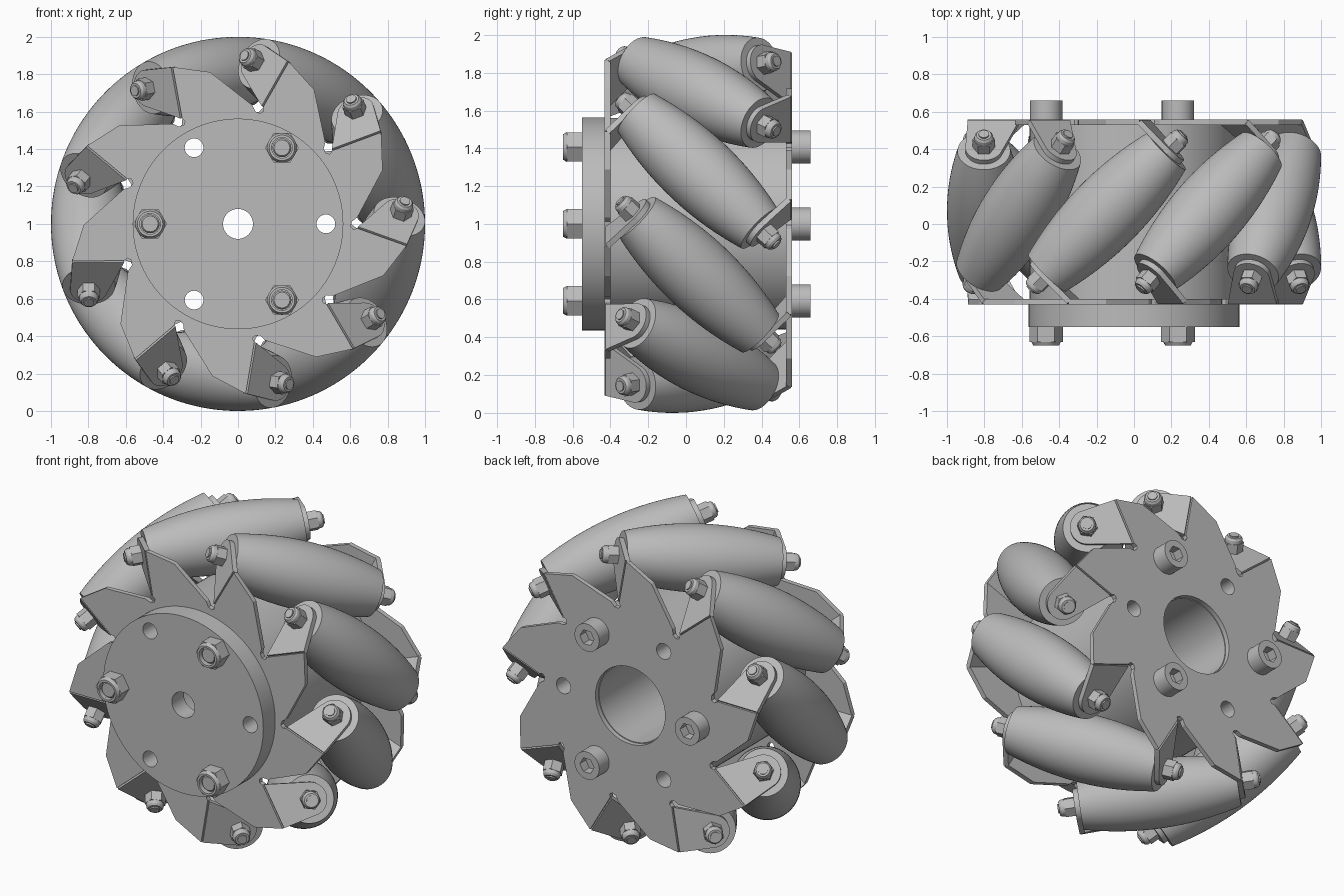
import bpy, bmesh
from math import sin, cos, pi, radians, sqrt
from mathutils import Matrix, Vector

cube = bpy.data.objects.get("Cube")
if cube:
    bpy.data.objects.remove(cube)

grey = bpy.data.materials.new("plain grey metal")
grey.use_nodes = True
grey.diffuse_color = (0.5, 0.5, 0.5, 1)
grey.node_tree.nodes["Principled BSDF"].inputs["Base Color"].default_value = (0.5, 0.5, 0.5, 1)

COUNT = 9            # rollers
FIRST = 20.4         # angle of the first roller, degrees
MID_Y = 0.065        # middle plane between the two side plates
REACH = 0.8          # wheel axis to roller axis
HALF = 0.46          # half length of a roller
THICK = 0.03         # sheet thickness

# Local z of flat shapes points to the front (-y)
FACE = Matrix.Translation((0, 0, 1)) @ Matrix.Rotation(pi / 2, 4, 'X')


def finish(bm, name):
    bmesh.ops.remove_doubles(bm, verts=bm.verts, dist=1e-4)
    bmesh.ops.recalc_face_normals(bm, faces=bm.faces)
    mesh = bpy.data.meshes.new(name)
    bm.to_mesh(mesh)
    bm.free()
    mesh.materials.append(grey)
    mesh.shade_smooth()
    mesh.set_sharp_from_angle(angle=radians(25))
    return mesh


def place(mesh, name, matrix):
    ob = bpy.data.objects.new(name, mesh)
    ob.matrix_world = matrix
    bpy.context.collection.objects.link(ob)
    return ob


def ring(radius, sides=64, centre=(0, 0), turn=0.0):
    return [(centre[0] + radius * cos(turn + 2 * pi * i / sides),
             centre[1] + radius * sin(turn + 2 * pi * i / sides)) for i in range(sides)]


def slab(name, loops, z0, z1):
    """Flat outline with holes, extruded from z0 to z1."""
    curve = bpy.data.curves.new(name, 'CURVE')
    curve.dimensions = '2D'
    curve.fill_mode = 'BOTH'
    curve.extrude = (z1 - z0) / 2
    for loop in loops:
        spline = curve.splines.new('POLY')
        spline.points.add(len(loop) - 1)
        for point, (x, y) in zip(spline.points, loop):
            point.co = (x, y, 0, 1)
        spline.use_cyclic_u = True
    temp = bpy.data.objects.new(name, curve)
    bpy.context.collection.objects.link(temp)
    graph = bpy.context.evaluated_depsgraph_get()
    flat = bpy.data.meshes.new_from_object(temp.evaluated_get(graph))
    bm = bmesh.new()
    bm.from_mesh(flat)
    bmesh.ops.translate(bm, verts=bm.verts, vec=(0, 0, (z0 + z1) / 2))
    bpy.data.objects.remove(temp)
    bpy.data.curves.remove(curve)
    bpy.data.meshes.remove(flat)
    return finish(bm, name)


def lathe(name, profile, steps=48):
    """Spin (radius, z) points about local z."""
    bm = bmesh.new()
    verts = [bm.verts.new((r, 0, z)) for r, z in profile]
    edges = [bm.edges.new(pair) for pair in zip(verts, verts[1:])]
    bmesh.ops.spin(bm, geom=verts + edges, cent=(0, 0, 0), axis=(0, 0, 1),
                   angle=2 * pi, steps=steps)
    return finish(bm, name)


def roller_radius(s):
    """Largest radius at s along the skewed axis that stays inside the rim."""
    best = 1.0
    for i in range(-60, 61):
        a = radians(i)
        qa = cos(a) ** 2 + sin(a) ** 2 / 2
        qb = 2 * REACH * cos(a) + s * sin(a)
        qc = REACH ** 2 + s * s / 2 - 1
        best = min(best, (-qb + sqrt(qb * qb - 4 * qa * qc)) / (2 * qa))
    return best


def frame(angle, flip):
    """Roller frame: x outward, z along the axis; flip gives the back end."""
    rad = Vector((cos(angle), 0, sin(angle)))
    tan = Vector((sin(angle), 0, -cos(angle)))
    side = Vector((0, 1, 0))
    e, d = (tan - side) / sqrt(2) * flip, (tan + side) / sqrt(2) * flip
    m = Matrix((rad, e, d)).transposed().to_4x4()
    m.translation = rad * REACH + Vector((0, MID_Y, 1))
    return m


angles = [radians(FIRST + 360 / COUNT * i) for i in range(COUNT)]
bolt_spots = [(0.47 * cos(k * pi / 3), 0.47 * sin(k * pi / 3)) for k in range(6)]
bolt_holes = [ring(0.05, 32, p) for p in bolt_spots]


def plate_outline(sign):
    """Petals with a slot between each pair; points are (radial, tangential)."""
    petal = [(0.61, -0.192), (0.888, -0.192), (0.825, 0.0), (0.61, 0.19),
             (0.575, 0.20), (0.56, 0.222), (0.568, 0.243)]
    pts = []
    for a in reversed(angles):
        for r, t in petal:
            t *= sign
            b = a if sign > 0 else -a
            b = angles[0] - (b + angles[0]) if sign < 0 else b
            pts.append((r * cos(b) + t * sin(b), r * sin(b) - t * cos(b)))
    return pts


def back_outline():
    pts = plate_outline(-1)
    n = len(pts) // COUNT
    # petals run the other way round on the back
    return [p for k in reversed(range(COUNT)) for p in pts[k * n:(k + 1) * n]]


# Side plates, hub and front disc
place(slab("front_plate", [plate_outline(1), ring(0.24)] + bolt_holes, 0.40, 0.43),
      "front_plate", FACE)
place(slab("back_plate", [back_outline(), ring(0.245)] + bolt_holes, -0.56, -0.53),
      "back_plate", FACE)
place(slab("hub", [ring(0.56, 96), ring(0.24)] + bolt_holes, -0.53, 0.40), "hub", FACE)
place(slab("front_disc", [ring(0.563, 96), ring(0.24)] + bolt_holes, 0.43, 0.55),
      "front_disc", FACE)
place(slab("disc_core", [ring(0.24), ring(0.08, 48)], 0.43, 0.55), "disc_core", FACE)

# Three through bolts with hex nuts at the front and socket heads at the back
nut = slab("hub_nut", [ring(0.09, 6), ring(0.055, 32)], 0.55, 0.63)
nut_rim = lathe("hub_nut_rim", [(0.055, 0.6), (0.055, 0.65), (0.068, 0.65), (0.079, 0.63)])
shaft = lathe("bolt_shaft", [(0, 0.635), (0.042, 0.635), (0.05, 0.625), (0.05, -0.6), (0, -0.6)])
head = slab("bolt_head", [ring(0.087, 48), ring(0.05, 6)], -0.66, -0.56)
for k in (1, 3, 5):
    spot = FACE @ Matrix.Translation((*bolt_spots[k], 0))
    for mesh in (nut, nut_rim, shaft, head):
        place(mesh, f"{mesh.name}_{k // 2 + 1}", spot)

# Barrel rollers
stations = [HALF * (i / 12 - 1) for i in range(25)]
barrel = [(0, -HALF)] + [(roller_radius(s), s) for s in stations] + [(0, HALF)]
roller = lathe("roller", barrel, 64)

# Bent tab, lock nut and axle tip at each roller end (outward is local -z)
arc = [(0.1 * cos(radians(a)), 0.1 * sin(radians(a))) for a in range(202, 361, 8)]
tab = slab("tab", [arc + [(0.088, 0.205), (-0.19, 0.205)]], -HALF - THICK, -HALF)
end_z = -HALF - THICK
lock_nut = slab("lock_nut", [ring(0.06, 6)], end_z - 0.06, end_z)
nut_cap = lathe("nut_cap", [(0.052, end_z - 0.055), (0.049, end_z - 0.08),
                            (0.04, end_z - 0.092), (0.028, end_z - 0.092),
                            (0.028, end_z - 0.1), (0, end_z - 0.1)], 32)
for i, a in enumerate(angles, 1):
    place(roller, f"roller_{i}", frame(a, 1))
    for side, flip in (("front", 1), ("back", -1)):
        for mesh in (tab, lock_nut, nut_cap):
            place(mesh, f"{side}_{mesh.name}_{i}", frame(a, flip))
